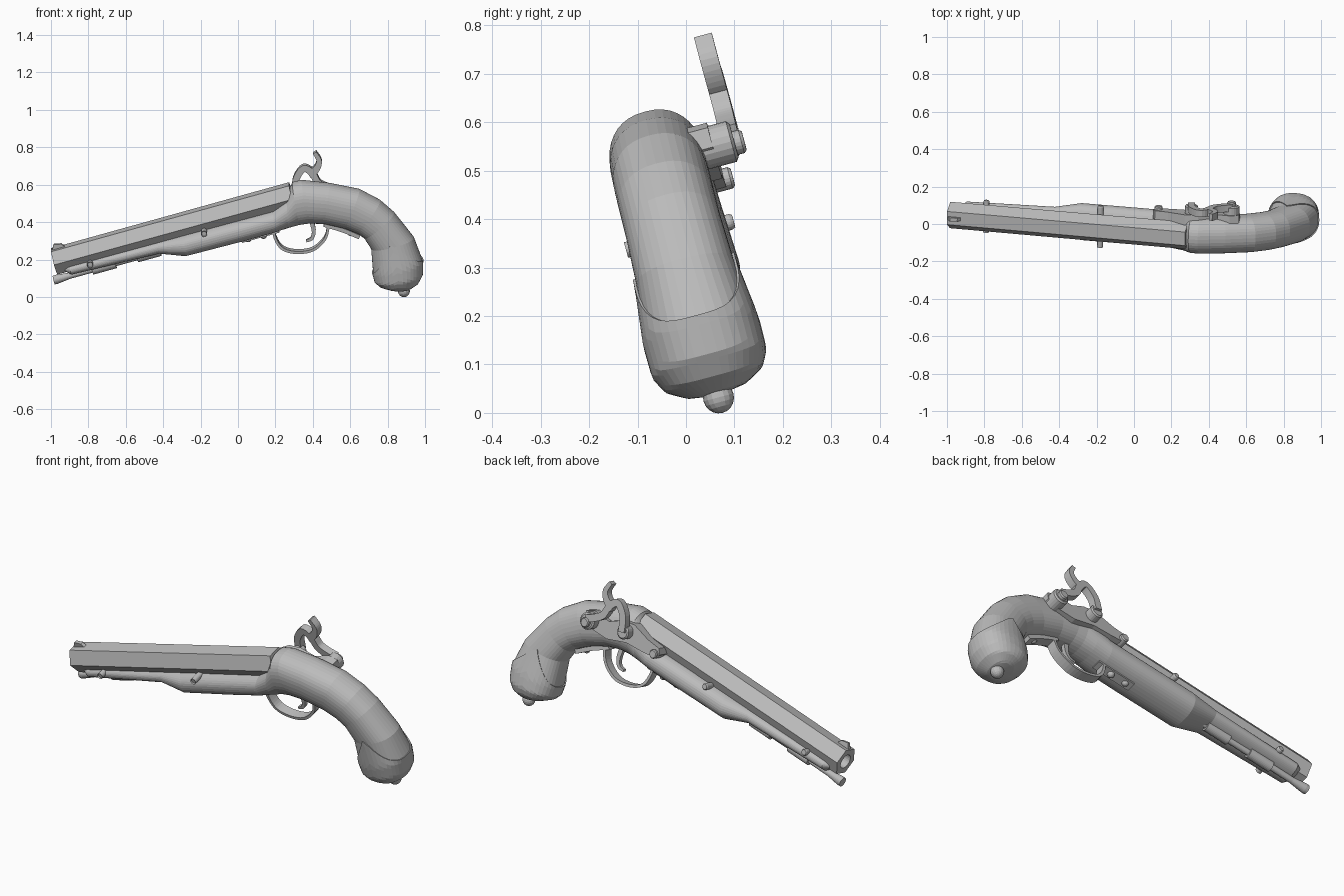
import bpy, bmesh, math
from mathutils import Matrix, Vector

cube = bpy.data.objects.get("Cube")
if cube:
    bpy.data.objects.remove(cube)

grey = bpy.data.materials.new("plain_grey")
grey.use_nodes = True
grey.diffuse_color = (0.5, 0.5, 0.5, 1)
grey.node_tree.nodes["Principled BSDF"].inputs["Base Color"].default_value = (0.5, 0.5, 0.5, 1)

# The pistol leans sideways: columns are length, side and height directions
ROLL = 0.26
LEAN = Matrix(((1, 0.012, 0, 0), (-0.0127, 0.965, -0.27, 0.087),
               (0, ROLL, 1, 0), (0, 0, 0, 1)))


def finish(name, bm):
    bmesh.ops.recalc_face_normals(bm, faces=bm.faces)
    bm.transform(LEAN)
    mesh = bpy.data.meshes.new(name)
    bm.to_mesh(mesh)
    bm.free()
    mesh.materials.append(grey)
    obj = bpy.data.objects.new(name, mesh)
    bpy.context.collection.objects.link(obj)
    return obj


def loft(name, rows):
    """Skin closed rings of points and cap both ends."""
    bm = bmesh.new()
    rings = [[bm.verts.new(p) for p in row] for row in rows]
    n = len(rings[0])
    for a, b in zip(rings, rings[1:]):
        for i in range(n):
            j = (i + 1) % n
            bm.faces.new((a[i], a[j], b[j], b[i]))
    bm.faces.new(rings[0])
    bm.faces.new(rings[-1])
    return finish(name, bm)


def prism(name, outline, w0, w1):
    shift = ROLL * (w0 + w1) / 2
    return loft(name, [[(x, w, z - shift) for x, z in outline] for w in (w0, w1)])


def disc(name, x, z, r, w0, w1, sides=20):
    ring = [math.tau * i / sides for i in range(sides)]
    return loft(name, [[(x + q * math.cos(a), w, z + q * math.sin(a)) for a in ring]
                       for q, w in ((r, w0), (r, w1 - 0.006), (r * 0.8, w1))])


def ball(name, x, z, r):
    bm = bmesh.new()
    bmesh.ops.create_uvsphere(bm, u_segments=16, v_segments=10, radius=r,
                              matrix=Matrix.Translation((x, 0, z)))
    return finish(name, bm)


def smooth_path(pts, steps=5):
    p = [Vector(q) for q in pts]
    p = [2 * p[0] - p[1]] + p + [2 * p[-1] - p[-2]]
    out = []
    for i in range(1, len(p) - 2):
        a, b, c, d = p[i - 1:i + 3]
        for k in range(steps):
            t = k / steps
            out.append(0.5 * (2 * b + (c - a) * t + (2 * a - 5 * b + 4 * c - d) * t * t
                              + (3 * b - a - 3 * c + d) * t ** 3))
    return out + [p[-2]]


def ribbon(name, pts, thick, width, w=0, end_thick=None):
    """Flat strip bent along a path in the pistol's plane."""
    path = smooth_path(pts)
    end_thick = end_thick or thick
    rows = []
    for i, p in enumerate(path):
        d = (path[min(i + 1, len(path) - 1)] - path[max(i - 1, 0)]).normalized()
        f = i / (len(path) - 1)
        side = Vector((-d.y, d.x)) * (thick * (1 - f) + end_thick * f) / 2
        rows.append([(q.x, w + e * width / 2, q.y - ROLL * w)
                     for q, e in ((p + side, 1), (p + side, -1), (p - side, -1), (p - side, 1))])
    return loft(name, rows)


# Stock stations: upper x, z, lower x, z, half width
STOCK = [
    (-.93, .175, -.92, .14, .045), (-.9, .185, -.89, .125, .065),
    (-.43, .31, -.42, .238, .075), (-.28, .35, -.28, .225, .1),
    (0, .425, .03, .305, .1), (.19, .475, .19, .35, .1),
    (.26, .54, .27, .375, .1), (.29, .61, .33, .39, .1),
    (.34, .622, .38, .397, .1), (.49, .605, .46, .395, .1),
    (.65, .573, .57, .37, .1), (.76, .515, .635, .345, .1),
    (.835, .45, .675, .318, .1), (.94, .318, .712, .26, .104),
    (.985, .2, .722, .135, .118), (.983, .12, .735, .085, .117),
    (.96, .075, .76, .062, .1), (.92, .046, .81, .044, .06),
    (.89, .037, .87, .037, .01)]
SIDES = 40
ANGLES = [math.tau * i / SIDES for i in range(SIDES)]


def soft(v):
    return math.copysign(abs(v) ** 0.87, v)


def stock_point(s, a, grow=1.0):
    i = min(int(s), len(STOCK) - 2)
    xt, zt, xb, zb, w = (p + (q - p) * (s - i) for p, q in zip(STOCK[i], STOCK[i + 1]))
    u, v = soft(math.sin(a)) * grow / 2, soft(math.cos(a)) * grow
    return ((xt + xb) / 2 + (xt - xb) * u, v * w, (zt + zb) / 2 + (zt - zb) * u)


loft("stock", [[stock_point(s, a) for a in ANGLES] for s in range(len(STOCK))])

# Butt cap with a pointed ear on each side
END = len(STOCK) - 1


def cap_row(t, grow):
    row = []
    for a in ANGLES:
        rim = 14 - 1.15 * (1 - abs(math.sin(a))) ** 1.3
        row.append(stock_point(rim + (END - rim) * t, a, grow))
    return row


loft("butt_cap", [cap_row(0, 0.96)] + [cap_row(k / 16, 1.045) for k in range(17)])
ball("butt_finial", .887, .032, .032)

# Barrel and ramrod share the pitch of the fore end
AXIS = Vector((1, .275)).normalized()


def axis_ring(x, z, radius, hexagon=False):
    row = []
    for i in range(24):
        a = math.tau * i / 24
        r = radius
        if hexagon:
            r *= math.cos(math.pi / 6) / math.cos(a % (math.pi / 3) - math.pi / 6)
        h = r * math.sin(a)
        row.append((x - AXIS.y * h, r * math.cos(a), z + AXIS.x * h))
    return row


loft("barrel", [axis_ring(-.8, .24, .036), axis_ring(-.983, .19, .036),
                axis_ring(-.983, .19, .073, True), axis_ring(.29, .541, .075, True)])
prism("front_sight", [(-.995, .25), (-.985, .282), (-.945, .285), (-.925, .27)], -.009, .009)


def rod(name, *stations):
    loft(name, [axis_ring(x, .09 + .275 * (x + .985), r) for x, r in stations])


rod("ramrod", (-.985, .023), (-.97, .024), (-.9, .016), (-.4, .016))
for name, x in (("front_pipe", -.78), ("rear_pipe", -.54)):
    rod("ramrod_" + name, (x, .027), (x + .125, .027))

# Cross pins through the stock
disc("front_pin", -.79, .195, .016, 0, .085)
disc("front_pin_right", -.79, .195, .016, 0, -.085)
disc("middle_pin", -.18, .367, .016, 0, .112)
disc("middle_pin_right", -.18, .367, .016, 0, -.112)

# Lock on the left side
prism("lock_plate", [(.1, .475), (.125, .455), (.2, .465), (.3, .485), (.42, .475),
                     (.53, .505), (.565, .54), (.56, .58), (.51, .59), (.42, .56),
                     (.34, .585), (.27, .58), (.18, .53), (.11, .505)], .05, .12)
for name, x, z, r, w in (("lock_screw", .13, .487, .022, .138),
                         ("hammer_pivot", .305, .56, .034, .165),
                         ("rear_boss", .52, .562, .042, .165),
                         ("rear_boss_tip", .52, .562, .024, .185)):
    disc(name, x, z - ROLL * w, r, .05, w)
ribbon("hammer_arch", [(.305, .56), (.31, .635), (.35, .69), (.395, .665),
                       (.425, .615), (.47, .59), (.52, .575)], .036, .038, .158)
ribbon("hammer_spur", [(.375, .66), (.415, .685), (.432, .73), (.408, .775)],
       .045, .038, .158, .02)

# Trigger, guard and underside screws
ribbon("trigger_guard", [(.19, .385), (.197, .325), (.235, .265), (.31, .243),
                         (.4, .256), (.465, .315), (.485, .385)], .014, .05)
ribbon("guard_tail", [(.46, .392), (.56, .362), (.65, .325)], .022, .05)
ribbon("guard_front_plate", [(.02, .302), (.12, .33), (.22, .357)], .014, .05)
ribbon("trigger", [(.39, .42), (.405, .355), (.395, .315), (.365, .3)], .026, .022, 0, .012)
for i, (x, z) in enumerate(((.055, .311), (.137, .329), (.6, .345))):
    ball("guard_screw_%d" % (i + 1), x, z, .018)
